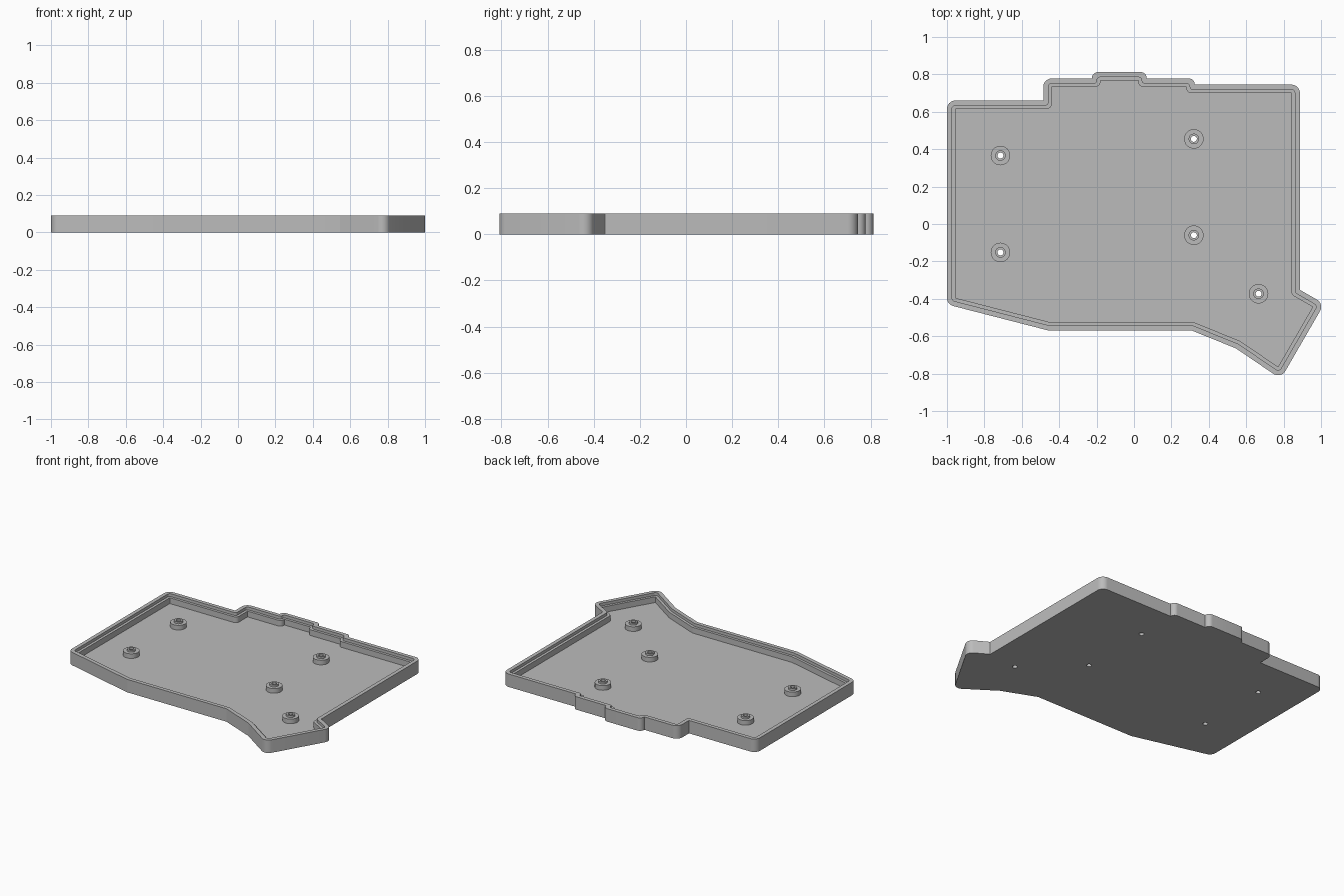
import bpy
import bmesh
import math
from mathutils import Vector

cube = bpy.data.objects.get("Cube")
if cube:
    bpy.data.objects.remove(cube, do_unlink=True)

HEIGHT, LEDGE, FLOOR = 0.09, 0.07, 0.03
RIM, WALL = 0.027, 0.045
HOLE = 0.016

# Outer outline of the tray, counter-clockwise
OUTLINE = [(-1, 0.66), (-1, -0.43), (-0.455, -0.57), (0.31, -0.57), (0.545, -0.665),
           (0.785, -0.828), (1.017, -0.427), (0.887, -0.352), (0.887, 0.745),
           (0.325, 0.745), (0.325, 0.778), (0.068, 0.778), (0.068, 0.812),
           (-0.225, 0.812), (-0.225, 0.778), (-0.485, 0.778), (-0.485, 0.66)]
SCREWS = [(-0.714, 0.366), (-0.714, -0.152), (0.32, 0.455), (0.32, -0.06), (0.666, -0.373)]

grey = bpy.data.materials.new("plain grey")
grey.use_nodes = True
grey.diffuse_color = (0.5, 0.5, 0.5, 1)
grey.node_tree.nodes["Principled BSDF"].inputs["Base Color"].default_value = (0.5, 0.5, 0.5, 1)


def inset(points, d):
    """Mitred inset of a counter-clockwise polygon."""
    pts = [Vector(p) for p in points]
    result = []
    for i, p in enumerate(pts):
        a = (p - pts[i - 1]).normalized()
        b = (pts[(i + 1) % len(pts)] - p).normalized()
        na, nb = Vector((-a.y, a.x)), Vector((-b.y, b.x))
        result.append(p + (na + nb) * d / (1 + na.dot(nb)))
    return result


def rounded(d, steps=8):
    """Inset outline with rounded corners; the same point count for every inset."""
    pts = inset(OUTLINE, d)
    n = len(pts)
    dirs = [(pts[(i + 1) % n] - pts[i]).normalized() for i in range(n)]
    lens = [(pts[(i + 1) % n] - pts[i]).length for i in range(n)]
    cuts = []
    for i in range(n):
        turn = dirs[i - 1].angle_signed(dirs[i])
        convex = dirs[i - 1].cross(dirs[i]) > 0
        radius = max(WALL - d if convex else d * 0.6, 0.002)
        cuts.append(radius * math.tan(abs(turn) / 2))
    loop = []
    for i, p in enumerate(pts):
        j = (i + 1) % n
        fit = min(1, 0.98 * lens[i - 1] / (cuts[i - 1] + cuts[i]),
                  0.98 * lens[i] / (cuts[i] + cuts[j]))
        c = cuts[i] * fit
        start, end = p - dirs[i - 1] * c, p + dirs[i] * c
        half = abs(dirs[i - 1].angle_signed(dirs[i])) / 2
        # Circular arc as a rational quadratic curve
        w = math.cos(half)
        for k in range(steps + 1):
            t = k / steps
            e0, e1, e2 = (1 - t) ** 2, 2 * t * (1 - t) * w, t * t
            loop.append((start * e0 + p * e1 + end * e2) / (e0 + e1 + e2))
    return loop


def circle(x, y, r, count=32):
    return [Vector((x + r * math.cos(math.tau * k / count),
                    y + r * math.sin(math.tau * k / count))) for k in range(count)]


def ring(bm, loop, z):
    return [bm.verts.new((p.x, p.y, z)) for p in loop]


def bridge(bm, a, b):
    for k in range(len(a)):
        m = (k + 1) % len(a)
        bm.faces.new((a[k], a[m], b[m], b[k]))


def finish(bm, name):
    bmesh.ops.recalc_face_normals(bm, faces=bm.faces[:])
    mesh = bpy.data.meshes.new(name)
    bm.to_mesh(mesh)
    bm.free()
    mesh.materials.append(grey)
    obj = bpy.data.objects.new(name, mesh)
    bpy.context.collection.objects.link(obj)
    bpy.ops.object.select_all(action='DESELECT')
    obj.select_set(True)
    bpy.context.view_layer.objects.active = obj
    bpy.ops.object.shade_smooth_by_angle(angle=math.radians(30))


# Tray: wall with a stepped ledge, and a floor pierced by screw holes
bm = bmesh.new()
section = [(0, 0), (0, HEIGHT), (RIM, HEIGHT), (RIM, LEDGE), (WALL, LEDGE), (WALL, FLOOR)]
rings = [ring(bm, rounded(d), z) for d, z in section]
for lower, upper in zip(rings, rings[1:]):
    bridge(bm, lower, upper)
bottom_loops, floor_loops = [rings[0]], [rings[-1]]
for x, y in SCREWS:
    low, high = (ring(bm, circle(x, y, HOLE), z) for z in (0, FLOOR))
    bridge(bm, low, high)
    bottom_loops.append(low)
    floor_loops.append(high)
for loops in (bottom_loops, floor_loops):
    edges = [bm.edges.get((l[k - 1], l[k])) for l in loops for k in range(len(l))]
    bmesh.ops.triangle_fill(bm, edges=edges, use_beauty=True)
finish(bm, "tray")

# Standoffs: a wide post with a narrow collar around the screw hole
POST = [(HOLE, FLOOR), (0.052, FLOOR), (0.052, 0.062), (0.028, 0.062), (0.028, 0.075), (HOLE, 0.075)]
for number, (x, y) in enumerate(SCREWS, 1):
    bm = bmesh.new()
    rings = [ring(bm, circle(x, y, r), z) for r, z in POST]
    for k in range(len(rings)):
        bridge(bm, rings[k - 1], rings[k])
    finish(bm, f"standoff_{number}")
